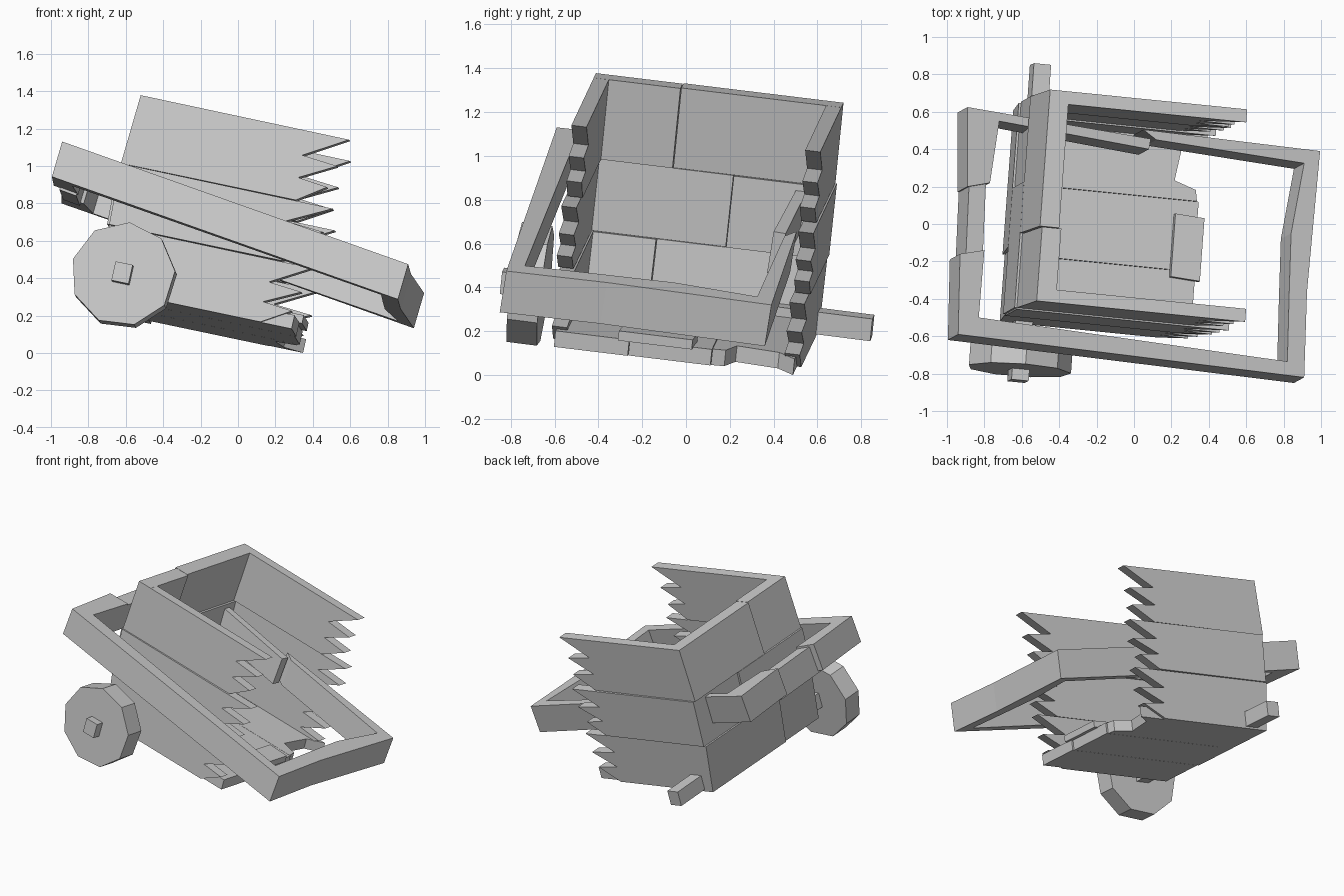
import bpy, bmesh, math, random
from mathutils import Vector

if "Cube" in bpy.data.objects:
    bpy.data.objects.remove(bpy.data.objects["Cube"])

random.seed(4)

# Tilted frame of the cart box: u along, v across, w up from top front corner
ORIGIN = Vector((-0.53, -0.41, 1.38))
EU = Vector((1, -0.1, -0.21)).normalized()
EV = Vector((0.14, 1.13, -0.15))
EV = (EV - EU * EV.dot(EU)).normalized()
EW = EU.cross(EV)


def box_pt(u, v, w):
    return ORIGIN + EU * u + EV * v + EW * w


def prism(name, a, b):
    """Solid between two matching outlines a and b."""
    bm = bmesh.new()
    va = [bm.verts.new(p) for p in a]
    vb = [bm.verts.new(p) for p in b]
    n = len(va)
    bm.faces.new(va)
    bm.faces.new(vb)
    for i in range(n):
        j = (i + 1) % n
        bm.faces.new((va[i], va[j], vb[j], vb[i]))
    bmesh.ops.recalc_face_normals(bm, faces=bm.faces)
    me = bpy.data.meshes.new(name)
    bm.to_mesh(me)
    bm.free()
    ob = bpy.data.objects.new(name, me)
    bpy.context.collection.objects.link(ob)
    return ob


# Side walls: three boards each, splintered at the open end
ROWS = [(0.0, -0.38), (-0.382, -0.715), (-0.717, -1.06)]
BULGE = [0.0, 0.008, 0.0]
EDGE = [(0.01, -0.015), (-0.015, -0.005), (-0.005, 0.04)]  # closed-end slope per row


def splintered(top, bottom, start, tip):
    h = top - bottom
    r = lambda: random.uniform(-0.015, 0.015)
    return [(start[1], bottom), (start[0], top), (tip, top - 0.01 * h),
            (tip - 0.22 + r(), top - 0.36 * h), (tip - 0.02 + r(), top - 0.41 * h),
            (tip - 0.22 + r(), top - 0.68 * h), (tip - 0.05 + r(), top - 0.73 * h),
            (tip - 0.21, bottom)]


for side, v0, v1, s, tips in (("front", 0.0, 0.07, -1, (1.155, 1.15, 1.11)),
                              ("back", 1.07, 1.14, 1, (1.08, 1.08, 1.07))):
    for i, (top, bottom) in enumerate(ROWS):
        o = BULGE[i] * s
        prof = splintered(top, bottom, EDGE[i], tips[i])
        prism(f"{side}_wall_board_{i + 1}",
              [box_pt(u, v0 + o, w) for u, w in prof],
              [box_pt(u, v1 + o, w) for u, w in prof])

# End wall: two panels per row, lower row tapering inwards
for i, (top, bottom) in enumerate(ROWS):
    m = (0.40, 0.68, 0.36)[i]
    for k, (v0, v1) in enumerate(((0.0, m), (m + 0.003, 1.14))):
        j = 0.012 * ((i + k) % 2)
        t, b = EDGE[i]
        prof = [(t - j, top), (t + 0.105 - j, top), (b + 0.105 - j, bottom), (b - j, bottom)]
        prism(f"end_wall_panel_{i + 1}_{k + 1}",
              [box_pt(u, v0, w) for u, w in prof],
              [box_pt(u, v1, w) for u, w in prof])

# Floor boards, the last one notched at the open end
for k, (a, b) in enumerate(((0.02, 0.36), (0.362, 0.74), (0.742, 1.12))):
    e = 1.07 - 0.01 * k
    prof = [(0.04, a), (e, a), (e, b), (0.04, b)]
    if k == 2:
        prof[2:3] = [(e - 0.01, a + 0.06), (e - 0.13, a + 0.10), (e - 0.10, b - 0.08), (e, b)]
    prism(f"floor_board_{k + 1}",
          [box_pt(u, v, -1.06) for u, v in prof],
          [box_pt(u, v, -0.985) for u, v in prof])

# Loose floor plank
prof = [(0.93, 0.32), (1.09, 0.31), (1.09, 0.65), (0.93, 0.66)]
prism("loose_plank", [box_pt(u, v, -0.99) for u, v in prof],
      [box_pt(u, v, -0.945) for u, v in prof])

# Handle frame, lying on its own tilted plane
DOWN = Vector((-0.055, -0.03, -0.188))


def frame_pt(x, y, lift=0.0):
    return Vector((x, y, 1.136 - 0.367 * (x + 0.95) - 0.102 * (y + 0.61) + lift))


def rail(name, pts, lift=0.0):
    top = [frame_pt(x, y, lift) for x, y in pts]
    prism(name, top, [p + DOWN for p in top])


rail("front_rail", [(-0.94, -0.59), (0.91, -0.82), (0.82, -0.735), (-0.83, -0.50)])
rail("right_rail_front", [(0.91, -0.82), (0.925, -0.36), (0.83, -0.36), (0.82, -0.735)])
rail("right_rail_back", [(0.925, -0.36), (0.995, 0.39), (0.91, 0.325), (0.84, -0.05), (0.83, -0.36)])
rail("back_rail_right", [(0.995, 0.39), (0.91, 0.325), (0.12, 0.45), (0.05, 0.505)])
rail("back_rail_broken", [(-0.89, 0.625), (0.09, 0.455), (0.08, 0.40), (-0.72, 0.55)])
rail("left_rail_front", [(-0.94, -0.59), (-0.93, -0.16), (-0.80, -0.14), (-0.83, -0.50)])
rail("left_rail_middle", [(-0.90, -0.20), (-0.88, 0.25), (-0.79, 0.25), (-0.81, -0.20)], -0.015)
rail("left_rail_back", [(-0.89, 0.20), (-0.89, 0.625), (-0.72, 0.55), (-0.77, 0.22)])

# Axle: square beam through the bottom of the box
A0, A1 = Vector((-0.62, -0.84, 0.43)), Vector((-0.50, 0.85, 0.215))
AXIS = (A1 - A0).normalized()
side, up = EU * 0.047, EW * 0.052
sq = [side + up, side - up, -side - up, -side + up]
prism("axle", [A0 + p for p in sq], [A1 + p for p in sq])

# Single remaining wheel, nine sided
px = (EU - AXIS * EU.dot(AXIS)).normalized()
pz = px.cross(AXIS)
ring = []
for i in range(9):
    t = math.radians(15 + 40 * i)
    ring.append((px * math.cos(t) + pz * math.sin(t)) * 0.28)
c0 = A0 + AXIS * 0.06
c1 = A0 + AXIS * 0.20
prism("wheel", [c0 + p for p in ring], [c1 + p for p in ring])
